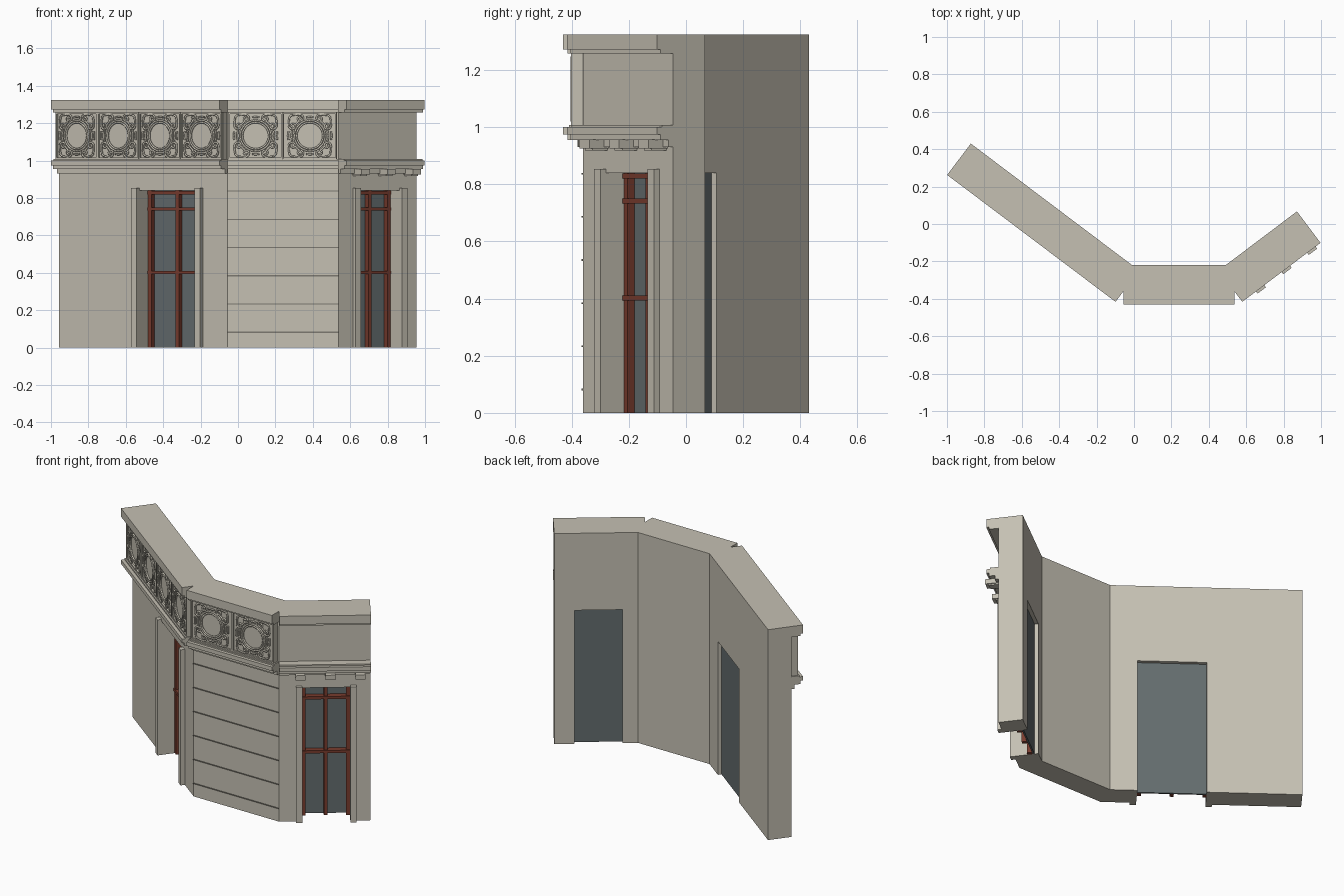
import bpy, bmesh
from math import sin, cos, pi, radians, tan
from mathutils import Vector

if "Cube" in bpy.data.objects:
    bpy.data.objects.remove(bpy.data.objects["Cube"])


def material(name, rgb):
    m = bpy.data.materials.new(name)
    m.use_nodes = True
    m.diffuse_color = (*rgb, 1)
    m.node_tree.nodes["Principled BSDF"].inputs["Base Color"].default_value = (*rgb, 1)
    return m


STONE = material("warm grey stone", (0.56, 0.53, 0.45))
JOINT = material("dark stone joint", (0.2, 0.19, 0.16))
WOOD = material("red brown wood", (0.19, 0.045, 0.027))
GLASS = material("slate glass", (0.125, 0.15, 0.155))

ANGLE = radians(37)
WALL = 0.14                        # wall thickness
MITRE = -WALL * tan(ANGLE / 2)     # where the front faces meet
TOP = 1.325
CAP = 1.272


class Section:
    """A straight stretch of facade: u along it, v outward from the back, z up."""

    def __init__(self, name, origin, along, out, length, front_end):
        self.name, self.length, self.front_end = name, length, front_end
        self.origin, self.along, self.out = Vector(origin), Vector(along), Vector(out)

    def point(self, u, v, z):
        p = self.origin + self.along * u + self.out * v
        return (p.x, p.y, z)

    def build(self, part, mat, prisms):
        """One object from (footprint, z0, z1) prisms."""
        bm = bmesh.new()
        for foot, z0, z1 in prisms:
            low = [bm.verts.new(self.point(u, v, z0)) for u, v in foot]
            high = [bm.verts.new(self.point(u, v, z1)) for u, v in foot]
            bm.faces.new(low)
            bm.faces.new(high)
            for i in range(len(foot)):
                j = (i + 1) % len(foot)
                bm.faces.new((low[i], low[j], high[j], high[i]))
        bmesh.ops.recalc_face_normals(bm, faces=bm.faces)
        mesh = bpy.data.meshes.new(self.name + "_" + part)
        bm.to_mesh(mesh)
        bm.free()
        mesh.materials.append(mat)
        ob = bpy.data.objects.new(mesh.name, mesh)
        bpy.context.collection.objects.link(ob)

    def footprint(self, depth):
        return [(0, 0), (MITRE, WALL), (MITRE, depth), (self.front_end, depth),
                (self.front_end, WALL), (self.length, 0)]


def rect(u0, u1, v0, v1):
    return [(u0, v0), (u1, v0), (u1, v1), (u0, v1)]


def wall_foot(u0, u1, s):
    """Wall footprint, mitred where it reaches an end of the section."""
    a = MITRE if u0 == 0 else u0
    b = s.front_end if u1 == s.length else u1
    return [(u0, 0), (a, WALL), (b, WALL), (u1, 0)]


c, s_ = cos(ANGLE), sin(ANGLE)
left = Section("right_wing", (-0.01, -0.22), (-c, s_), (-s_, -c), 1.08, 1.08)
centre = Section("centre", (-0.01, -0.22), (1, 0), (0, -1), 0.5, 0.5 - MITRE)
right = Section("left_wing", (0.49, -0.22), (c, s_), (s_, -c), 0.477, 0.477)

# Stepped cornices and the coping
for sec in (left, centre, right):
    bands = [(0.16, 0.93, 0.955), (0.195, 0.955, 0.975), (0.21, 0.975, 1.0),
             (0.19, 1.0, 1.008), (0.195, 1.258, CAP)]
    sec.build("cornice", STONE, [(rect(MITRE, sec.front_end, WALL, d), a, b)
                                 for d, a, b in bands])
    sec.build("coping", STONE, [(sec.footprint(0.21), CAP, TOP)])


# Wing walls, each with a doorway, pilasters, glass and a timber frame
def wing(sec, u0, u1):
    head = 0.84
    sec.build("wall", STONE, [(wall_foot(0, u0, sec), 0, head),
                              (wall_foot(u1, sec.length, sec), 0, head),
                              (wall_foot(0, sec.length, sec), head, CAP)])
    sec.build("pilasters", STONE, [(rect(a, a + 0.036, WALL, 0.165), 0, 0.853)
                                   for a in (u0 - 0.036, u1)])
    sec.build("glass", GLASS, [(rect(u0, u1, 0.022, 0.032), 0, head)])
    mid, w = (u0 + u1) / 2, 0.022
    sec.build("door_stiles", WOOD, [(rect(a, a + w, 0.032, 0.062), 0, head)
                                    for a in (u0, mid - w / 2, u1 - w)])
    sec.build("door_rails", WOOD, [(rect(u0, u1, 0.032, 0.068), z, z + 0.017)
                                   for z in (0.393, 0.733, 0.82)])


wing(left, 0.153, 0.543)
wing(right, 0.086, 0.361)

# Centre wall with horizontal joints
centre.build("wall", STONE, [(wall_foot(0, centre.length, centre), 0, CAP)])
centre.build("joints", JOINT,
             [(rect(MITRE, centre.front_end, WALL, WALL + 0.005),
               0.079 + i * 0.151, 0.085 + i * 0.151) for i in range(6)])

# Brackets below one cornice
brackets = []
for u in (0.073, 0.245, 0.416):
    brackets.append((rect(u - 0.028, u + 0.028, WALL, 0.224), 0.926, 0.956))
    brackets.append((rect(u - 0.022, u + 0.022, WALL, 0.205), 0.918, 0.926))
right.build("brackets", STONE, brackets)


# Scroll ornament
def arc(r, a0, a1, n):
    return [(r * cos(a0 + (a1 - a0) * i / n), r * sin(a0 + (a1 - a0) * i / n))
            for i in range(n + 1)]


def corner_scroll():
    half = []
    n = 16
    for i in range(n + 1):
        t = i / n
        a = pi / 2 + 2.4 * pi * (1 - t)
        r = 0.005 + 0.016 * t
        half.append((0.053 + r * cos(a), 0.092 + r * sin(a)))
    half += [(0.08, 0.112), (0.1, 0.108)]
    return half + [(y, x) for x, y in reversed(half)]


def ornament(sec, tiles):
    u_start, u_end = MITRE + 0.006, sec.front_end - 0.008
    step = (u_end - u_start) / tiles
    z0, z1, v = 1.008, 1.258, 0.172
    zc, e = (z0 + z1) / 2, 0.008
    sec.build("parapet_panel", STONE, [(rect(u_start, u_end, WALL, v), z0, z1)])
    frames, discs = [], []
    data = bpy.data.curves.new(sec.name + "_scrolls", "CURVE")
    data.dimensions = "3D"
    data.bevel_depth = 0.0055
    data.bevel_resolution = 1
    data.use_fill_caps = True
    data.materials.append(STONE)

    def stroke(points, uc, closed=False):
        sp = data.splines.new("POLY")
        sp.points.add(len(points) - 1)
        for p, (x, y) in zip(sp.points, points):
            p.co = (*sec.point(uc + x, v + 0.006, zc + y), 1)
        sp.use_cyclic_u = closed

    for k in range(tiles):
        a = u_start + k * step
        b, uc = a + step, a + step / 2
        # Raised border
        frames += [(rect(a + 0.001, a + e, v, v + 0.01), z0, z1),
                   (rect(b - e, b - 0.001, v, v + 0.01), z0, z1),
                   (rect(a + e, b - e, v, v + 0.01), z0, z0 + e),
                   (rect(a + e, b - e, v, v + 0.01), z1 - e, z1)]
        # Medallion rings
        stroke(arc(0.082, 0, 2 * pi, 32)[:-1], uc, True)
        stroke(arc(0.071, 0, 2 * pi, 32)[:-1], uc, True)
        # Mirrored scrolls and leaves
        for sx in (-1, 1):
            for sy in (-1, 1):
                for path in (corner_scroll(), arc(0.096, 0.62, 0.95, 5)):
                    stroke([(x * sx, y * sy) for x, y in path], uc)
            stroke([(sx * x, y) for x, y in arc(0.098, -0.3, 0.3, 6)], uc)
            stroke([(sx * x, y) for x, y in arc(0.116, -0.2, 0.2, 6)], uc)
            stroke([(x, sx * y) for x, y in arc(0.1, pi / 2 - 0.2, pi / 2 + 0.2, 6)], uc)
    sec.build("panel_borders", STONE, frames)
    ob = bpy.data.objects.new(data.name, data)
    bpy.context.collection.objects.link(ob)


ornament(left, 4)
ornament(centre, 2)
